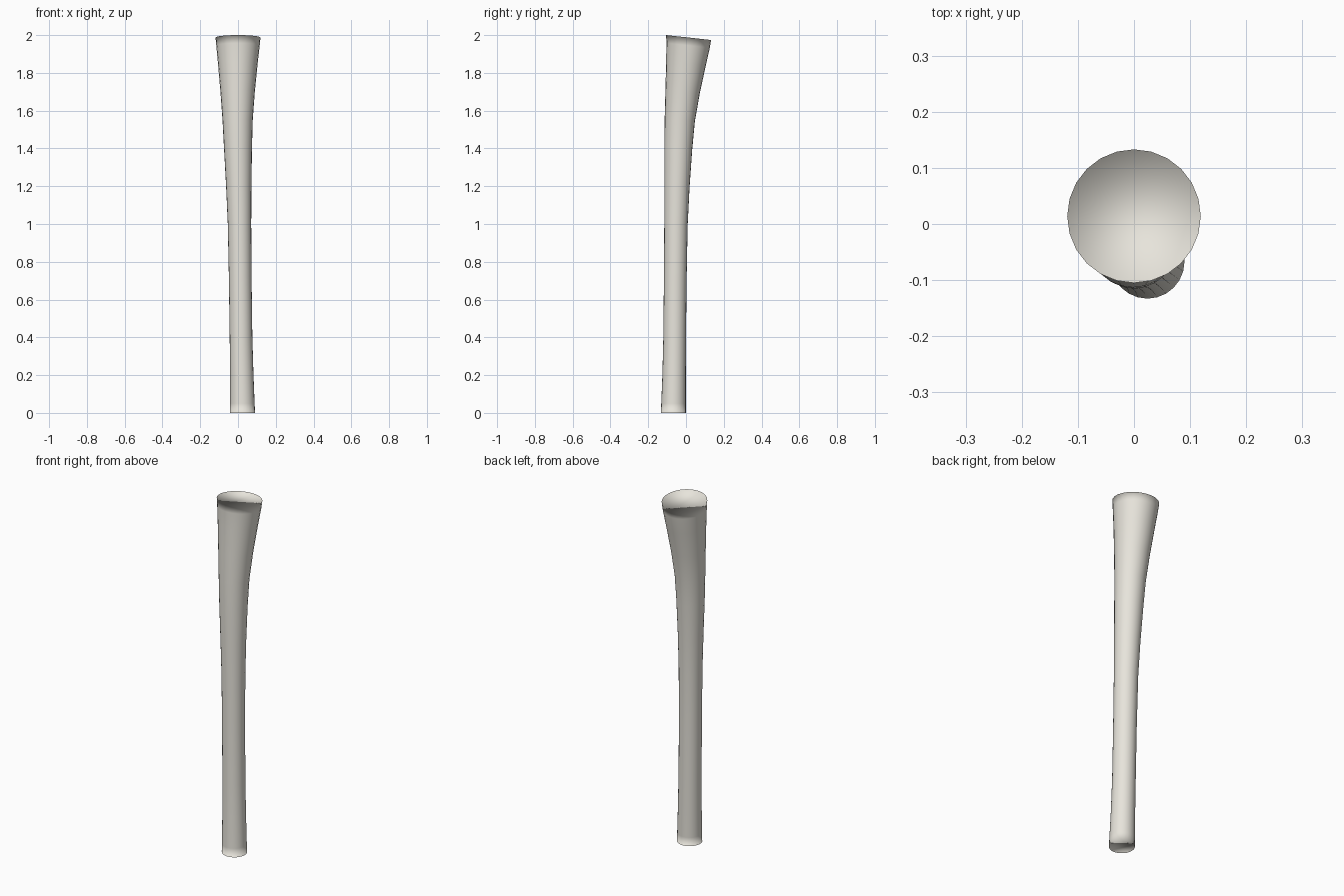
import bpy, bmesh, math

SIDES = 24
# Stations along the shaft: z, centre x, centre y, radius, downward tilt toward the back
STATIONS = [
    (0.00, 0.024, -0.067, 0.066, 0.00),
    (0.05, 0.023, -0.066, 0.065, 0.00),
    (0.20, 0.020, -0.063, 0.062, 0.00),
    (0.40, 0.016, -0.060, 0.060, 0.00),
    (0.70, 0.012, -0.057, 0.060, 0.01),
    (1.00, 0.008, -0.053, 0.062, 0.02),
    (1.20, 0.004, -0.048, 0.067, 0.04),
    (1.40, 0.000, -0.041, 0.074, 0.06),
    (1.55, -0.002, -0.033, 0.080, 0.08),
    (1.70, -0.002, -0.018, 0.091, 0.09),
    (1.85, -0.001, 0.000, 0.105, 0.10),
    (1.945, 0.000, 0.011, 0.115, 0.11),
    (1.987, 0.000, 0.014, 0.119, 0.11),
]

# Flared, leaning shaft skinned from tilted rings
bm = bmesh.new()
rings = []
for z, cx, cy, r, tilt in STATIONS:
    ring = []
    for i in range(SIDES):
        a = 2 * math.pi * i / SIDES
        dy = r * math.sin(a)
        ring.append(bm.verts.new((cx + r * math.cos(a), cy + dy, z - tilt * dy)))
    rings.append(ring)
for lo, hi in zip(rings, rings[1:]):
    for i in range(SIDES):
        j = (i + 1) % SIDES
        bm.faces.new((lo[i], lo[j], hi[j], hi[i]))

# End caps facing inward, shaded smoothly into the sides
bm.faces.new(rings[0])
bm.faces.new(rings[-1][::-1])
for f in bm.faces:
    f.smooth = True

mesh = bpy.data.meshes.new("flared_shaft")
bm.to_mesh(mesh)
bm.free()

# Warm off-white finish
mat = bpy.data.materials.new("off_white")
mat.diffuse_color = (0.80, 0.776, 0.71, 1)
mesh.materials.append(mat)
bpy.context.collection.objects.link(bpy.data.objects.new("flared_shaft", mesh))
